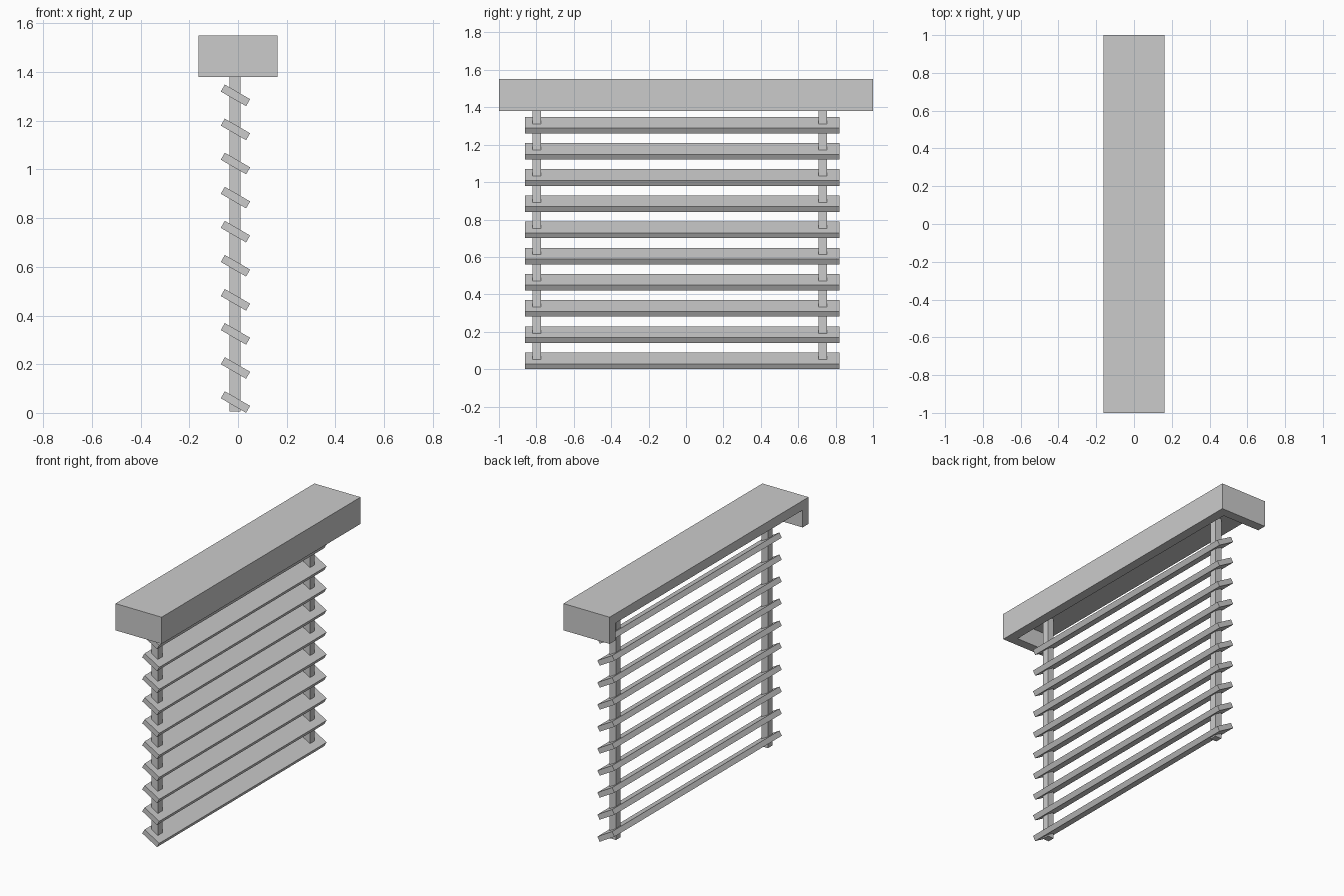
import bpy
from math import radians

if "Cube" in bpy.data.objects:
    bpy.data.objects.remove(bpy.data.objects["Cube"])


def box(name, x, y, z, tilt=0.0):
    """Box from (min, max) ranges, optionally tilted about the y axis."""
    centre = [(r[0] + r[1]) / 2 for r in (x, y, z)]
    bpy.ops.mesh.primitive_cube_add(size=1, location=centre, rotation=(0, tilt, 0))
    ob = bpy.context.object
    ob.name = name
    ob.scale = [r[1] - r[0] for r in (x, y, z)]
    bpy.ops.object.transform_apply(location=False, rotation=False, scale=True)
    return ob


# Head box: top, front and two ends; open at the back (-x) and below
HALF, WALL, BOTTOM, TOP = 0.1625, 0.06, 1.38, 1.55
head = box("head_box", (-HALF, HALF), (-1, 1), (BOTTOM, TOP))
cutter = box("head_box_cutter", (-HALF - 0.1, HALF - WALL),
             (-1 + WALL, 1 - WALL), (BOTTOM - 0.1, TOP - WALL))
cut = head.modifiers.new("hollow", 'BOOLEAN')
cut.operation = 'DIFFERENCE'
cut.solver = 'EXACT'
cut.object = cutter
bpy.context.view_layer.objects.active = head
bpy.ops.object.modifier_apply(modifier=cut.name)
bpy.data.objects.remove(cutter)

# Vertical tapes that carry the slats, running up into the head box
for side, y in (("left", -0.797), ("right", 0.732)):
    box(f"{side}_tape", (-0.035, 0.01), (y - 0.0225, y + 0.0225), (0.005, TOP - WALL))

# Tilted slats
SX, WIDTH, THICK = -0.0105, 0.12, 0.033
for i in range(10):
    z = 0.0445 + 0.14 * i
    box(f"slat_{i + 1}", (SX - WIDTH / 2, SX + WIDTH / 2), (-0.862, 0.82),
        (z - THICK / 2, z + THICK / 2), radians(30))
